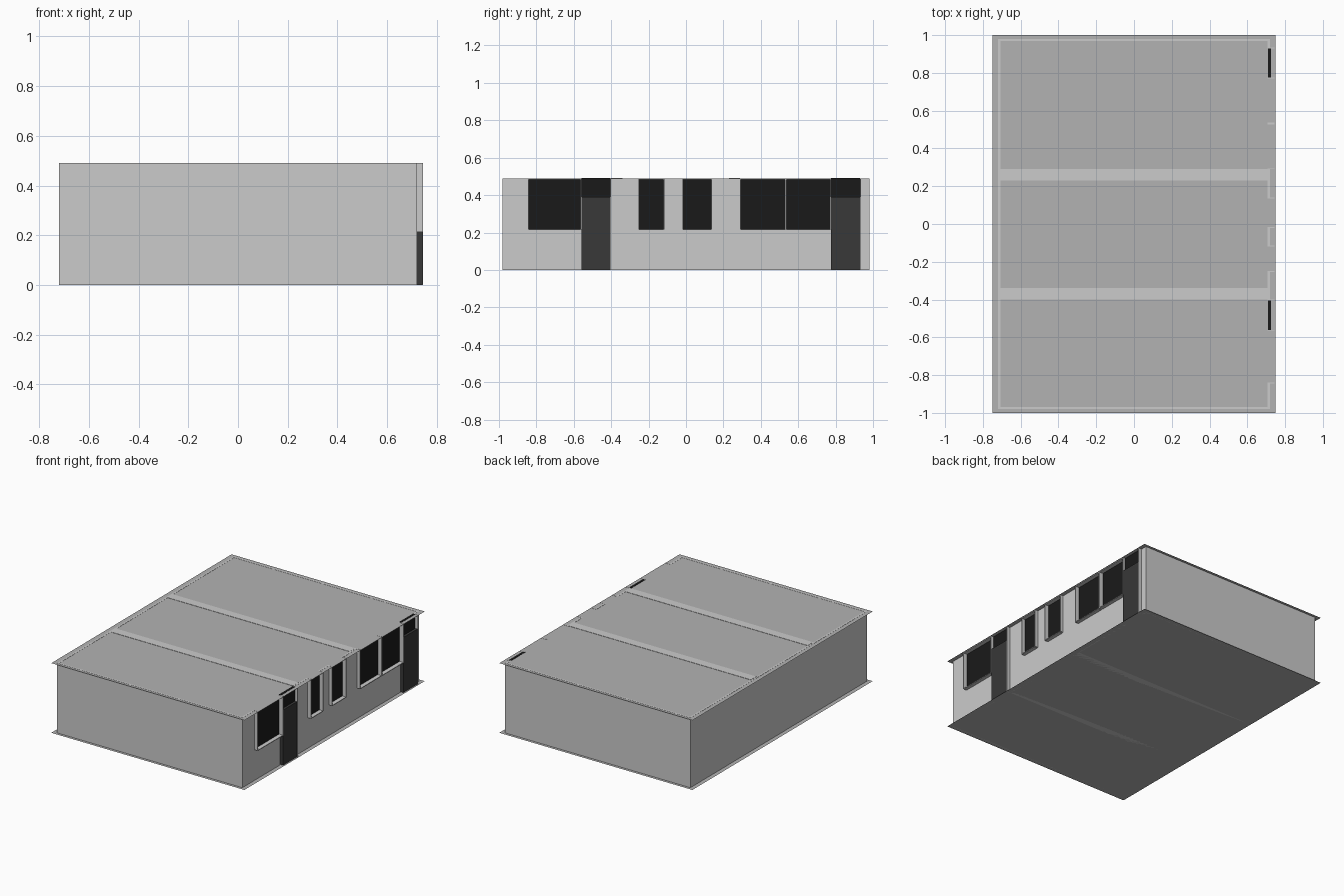
import bpy

if "Cube" in bpy.data.objects:
    bpy.data.objects.remove(bpy.data.objects["Cube"])

H = 0.49          # wall height
WX, WY = 0.72, 0.98   # outer wall faces
T = 0.012         # wall thickness


def material(name, v):
    m = bpy.data.materials.new(name)
    m.diffuse_color = (v, v, v, 1)
    m.use_nodes = True
    m.node_tree.nodes["Principled BSDF"].inputs["Base Color"].default_value = m.diffuse_color
    return m


GLASS = material("dark_glass", 0.01)
DOOR = material("dark_door", 0.04)
SLAB = material("slab_grey", 0.45)


def box(name, x, y, z, mat=None):
    """Box from (min, max) ranges on each axis."""
    bpy.ops.mesh.primitive_cube_add(size=1, location=[sum(r) / 2 for r in (x, y, z)])
    o = bpy.context.object
    o.name = name
    o.scale = [r[1] - r[0] for r in (x, y, z)]
    bpy.ops.object.transform_apply(location=False, rotation=False, scale=True)
    if mat:
        o.data.materials.append(mat)
    return o


def slab(name, z):
    bpy.ops.mesh.primitive_plane_add(size=1, location=(0, 0, z))
    o = bpy.context.object
    o.name = name
    o.scale = (1.5, 2, 1)
    bpy.ops.object.transform_apply(location=False, rotation=False, scale=True)
    o.data.materials.append(SLAB)


# Floor and roof sheets
slab("floor", 0.0)
slab("roof", H - 0.001)

# End walls with a board on the inside, and the blank left wall
for s, end in ((-1, "front"), (1, "back")):
    box(end + "_wall", (-WX, WX), sorted((s * WY, s * (WY - T))), (0, H))
    box(end + "_board", (-0.27, 0.27), sorted((s * (WY - T), s * (WY - T - 0.006))), (0.16, 0.41))
box("left_wall", (-WX, -WX + T), (-WY + T, WY - T), (0, H))

# Thick partitions, their tops showing through the roof
for y in (-0.37, 0.26):
    box("partition", (-WX + T, WX - T), (y - 0.03, y + 0.03), (0, H + 0.001))

# Right wall: openings as (y start, y end)
SILL, HEAD, DOOR_TOP = 0.215, 0.486, 0.39
windows = [(-0.845, -0.56), (-0.255, -0.115), (-0.02, 0.14), (0.29, 0.533), (0.533, 0.775)]
doors = [(-0.56, -0.405), (0.775, 0.93)]
wall_x = (WX - T, WX)
y = -WY + T
for a, b in sorted(windows + doors):
    if a > y:
        box("right_wall_pier", wall_x, (y, a), (0, H))
    if (a, b) in windows:
        box("right_wall_sill", wall_x, (a, b), (0, SILL))
    y = b
box("right_wall_pier", wall_x, (y, WY - T), (0, H))

# Windows: recessed glass in a thin projecting frame
F = 0.005
frame_x = (WX - T, 0.745)
for a, b in windows:
    box("window_glass", (0.71, 0.716), (a, b), (SILL, HEAD), GLASS)
    for e in (a, b - F):
        box("window_jamb", frame_x, (e, e + F), (SILL, H))
    for z in (SILL - F / 2, HEAD - F / 2):
        box("window_rail", frame_x, (a + F, b - F), (z, z + F))

# Doors: leaf, glass transom above, full-height post
for a, b in doors:
    box("door_leaf", (0.715, 0.742), (a, b), (0.003, DOOR_TOP), DOOR)
    box("door_transom", (0.709, 0.725), (a, b), (DOOR_TOP, H + 0.001), GLASS)
    box("door_post", frame_x, (b, b + F), (0, H))
